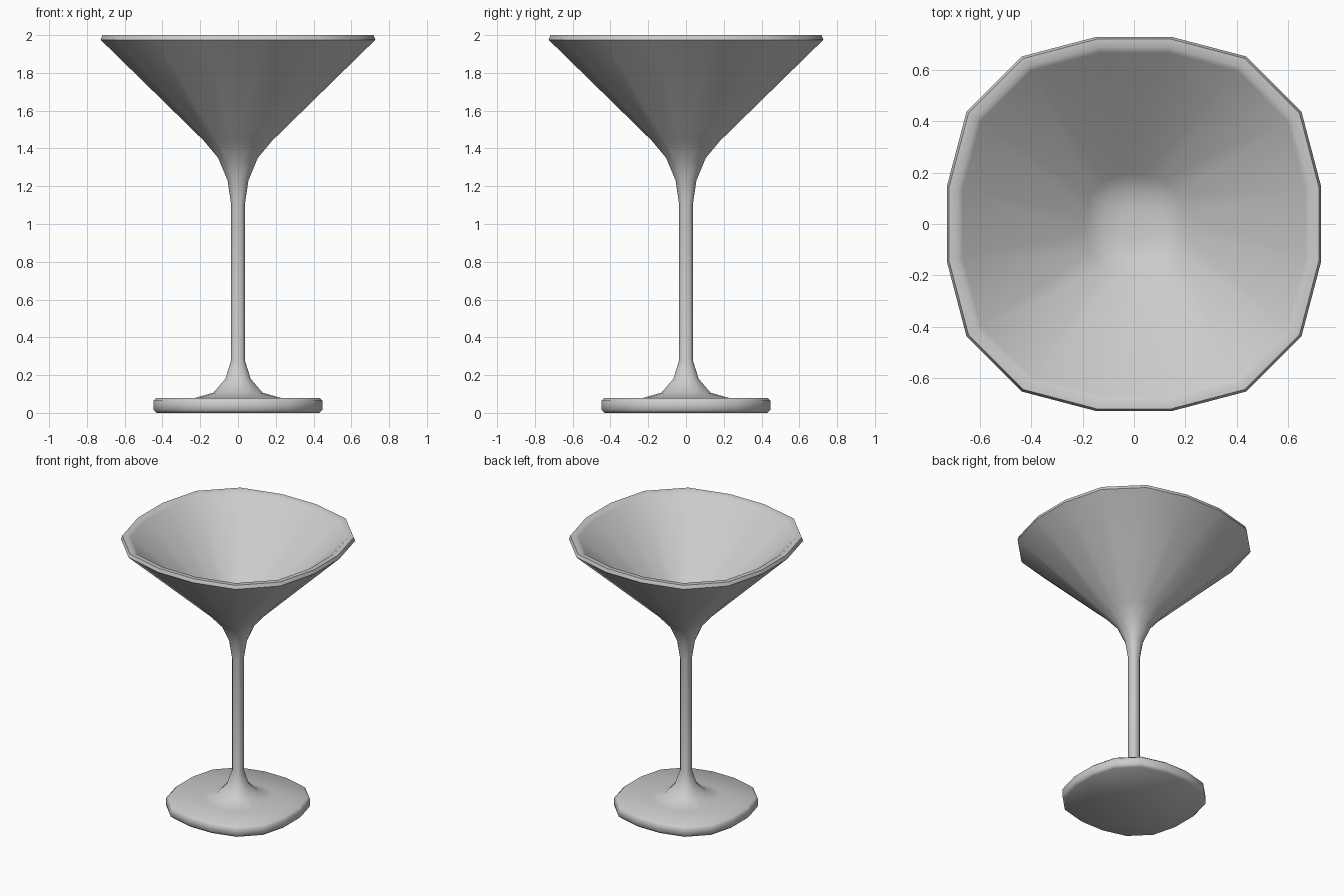
import bpy, bmesh

if "Cube" in bpy.data.objects:
    bpy.data.objects.remove(bpy.data.objects["Cube"])

# Sixteen-sided rounded-square section, half-width 1
quad = [(1, 0.2), (0.895, 0.6), (0.6, 0.895), (0.2, 1)]
section = []
for turn in range(4):
    section += quad
    quad = [(-y, x) for x, y in quad]

# Profile (half-width, z): foot, stem, outer bowl, rim, inner bowl
profile = [
    (0.43, 0.0), (0.447, 0.015), (0.447, 0.065), (0.43, 0.08), (0.225, 0.08),
    (0.13, 0.107), (0.067, 0.18), (0.036, 0.28), (0.036, 1.1), (0.055, 1.23),
    (0.105, 1.35), (0.18, 1.44), (0.727, 1.975), (0.718, 2.0),
    (0.685, 2.0), (0.665, 1.985), (0.19, 1.52), (0.13, 1.485), (0.06, 1.475),
]


def sweep(name, profile):
    bm = bmesh.new()
    rings = [[bm.verts.new((r * x, r * y, z)) for x, y in section] for r, z in profile]
    n = len(section)
    for a, b in zip(rings, rings[1:]):
        for i in range(n):
            j = (i + 1) % n
            bm.faces.new((a[i], a[j], b[j], b[i]))
    bm.faces.new(rings[0][::-1])
    bm.faces.new(rings[-1])
    bmesh.ops.recalc_face_normals(bm, faces=bm.faces[:])
    mesh = bpy.data.meshes.new(name)
    bm.to_mesh(mesh)
    bm.free()
    obj = bpy.data.objects.new(name, mesh)
    bpy.context.collection.objects.link(obj)
    return obj


# Whole glass, one continuous surface
glass = sweep("cocktail_glass", profile)
bpy.context.view_layer.objects.active = glass
glass.select_set(True)
bpy.ops.object.shade_smooth_by_angle(angle=1.05)
